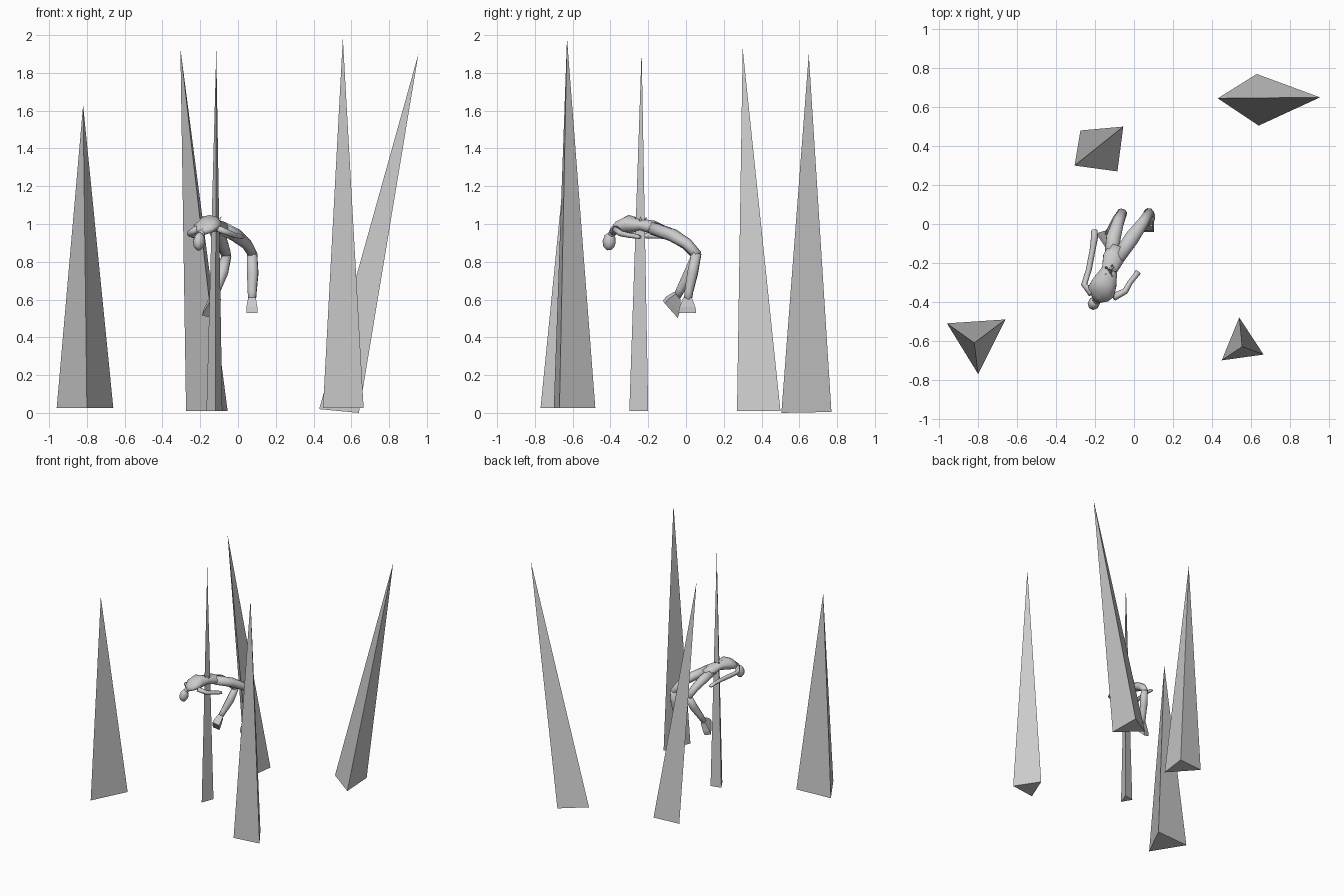
import bpy, bmesh, math
from mathutils import Vector


def make(name, verts, faces, smooth=False):
    me = bpy.data.meshes.new(name)
    me.from_pydata([tuple(v) for v in verts], [], faces)
    bm = bmesh.new()
    bm.from_mesh(me)
    bmesh.ops.recalc_face_normals(bm, faces=bm.faces)
    bm.to_mesh(me)
    bm.free()
    for p in me.polygons:
        p.use_smooth = smooth
    ob = bpy.data.objects.new(name, me)
    bpy.context.collection.objects.link(ob)
    return ob


def spike(name, base, z, apex):
    make(name, [(x, y, z) for x, y in base] + [apex],
         [(0, 1, 2), (0, 1, 3), (1, 2, 3), (2, 0, 3)])


def limb(name, side, rows, n=8):
    """Loft of oval rings; each row is x, y, z, half width, half depth."""
    pts = [Vector(r[:3]) for r in rows]
    verts, faces = [], []
    for i, r in enumerate(rows):
        t = (pts[min(i + 1, len(pts) - 1)] - pts[max(i - 1, 0)]).normalized()
        s = Vector(side)
        s = (s - t * s.dot(t)).normalized()
        u = s.cross(t)
        for k in range(n):
            a = 2 * math.pi * (k + 0.5) / n
            verts.append(pts[i] + s * r[3] * math.cos(a) + u * r[4] * math.sin(a))
    for i in range(len(rows) - 1):
        for k in range(n):
            k2 = (k + 1) % n
            faces.append((i*n + k, i*n + k2, (i+1)*n + k2, (i+1)*n + k))
    faces += [tuple(range(n)), tuple(range((len(rows)-1)*n, len(rows)*n))]
    make(name, verts, faces, True)


def foot(name, ankle, sole_c, fwd, side, half_len, half_w):
    """Wedge flaring from the ankle to a flat sole."""
    a, c, f, s = map(Vector, (ankle, sole_c, fwd, side))
    f.normalize()
    s.normalize()
    up = (a - c).normalized() * 0.03
    v = []
    for o, l, w in ((c, half_len, half_w), (c + up, half_len * 0.9, half_w),
                    (a, 0.022, 0.02)):
        v += [o + f*l*i + s*w*j for i, j in ((1, 1), (1, -1), (-1, -1), (-1, 1))]
    faces = [(0, 1, 2, 3), (8, 9, 10, 11)]
    for b in (0, 4):
        faces += [(b+k, b+(k+1) % 4, b+4+(k+1) % 4, b+4+k) for k in range(4)]
    make(name, v, faces)


# Five three-sided spikes
spike("left_spike", [(-.96, -.51), (-.66, -.49), (-.80, -.77)], .025, (-.82, -.61, 1.63))
spike("right_spike", [(.45, -.70), (.665, -.67), (.54, -.48)], .025, (.555, -.63, 1.985))
spike("back_left_spike", [(-.275, .48), (-.055, .50), (-.085, .27)], .01, (-.305, .30, 1.93))
spike("piercing_spike", [(-.167, -.22), (-.083, -.20), (-.12, -.30)], .01, (-.115, -.235, 1.92))
make("back_right_spike", [(.43, .645, .02), (.63, .77, .005), (.64, .505, 0), (.955, .65, 1.9)],
     [(0, 1, 2), (0, 1, 3), (1, 2, 3), (2, 0, 3)])

# Torso arched backwards over the spike
limb("torso", (.9, -.42, 0), [
    (-.193, -.392, .955, .022, .018), (-.178, -.37, .97, .055, .024),
    (-.168, -.345, .985, .074, .036), (-.150, -.30, 1.0, .066, .048),
    (-.125, -.235, .995, .042, .032), (-.105, -.175, .983, .058, .036),
    (-.085, -.12, .962, .045, .030)], 10)
# Neck and hanging head
limb("neck", (.9, -.42, 0), [(-.187, -.38, .965, .02, .02), (-.2, -.40, .935, .018, .018)])
limb("head", (.9, -.42, 0), [
    (-.200, -.395, .950, .014, .016), (-.203, -.402, .933, .026, .030),
    (-.206, -.407, .905, .031, .036), (-.208, -.408, .880, .026, .030),
    (-.208, -.406, .862, .011, .013)])

# Legs: thigh, bent knee and shin
limb("right_leg_upper", (.85, -.5, 0), [
    (-.085, -.18, .98, .036, .034), (-.01, -.07, .94, .041, .035),
    (.045, .005, .895, .031, .030), (.08, .06, .835, .025, .026)])
limb("right_leg_lower", (1, -.1, 0), [
    (.075, .055, .845, .028, .028), (.078, .035, .74, .032, .030),
    (.075, .015, .64, .025, .024), (.074, .008, .58, .021, .021)])
foot("right_foot", (.074, .008, .61), (.073, .007, .53), (0, 1, 0), (1, 0, 0), .047, .029)
limb("left_leg_upper", (1, -.2, 0), [
    (-.12, -.18, .975, .036, .034), (-.105, -.07, .94, .040, .035),
    (-.082, .005, .89, .032, .030), (-.06, .06, .83, .026, .026)])
limb("left_leg_lower", (1, -.2, 0), [
    (-.06, .055, .835, .026, .026), (-.082, .02, .745, .031, .030),
    (-.112, -.025, .66, .024, .024), (-.13, -.05, .61, .02, .02)])
foot("left_foot", (-.125, -.045, .62), (-.143, -.083, .548), (-.05, .075, -.085),
     (1, .2, -.3), .056, .027)

# Slack arms
limb("left_arm", (0, 0, 1), [
    (-.215, -.355, .975, .018, .022), (-.256, -.31, .95, .017, .016),
    (-.232, -.235, .94, .017, .015), (-.212, -.13, .935, .015, .015),
    (-.203, -.07, .93, .012, .018), (-.203, -.03, .925, .010, .016)], 6)
limb("right_arm", (0, 0, 1), [
    (-.105, -.375, .975, .018, .020), (-.045, -.345, .95, .017, .016),
    (-.02, -.30, .94, .015, .014), (.008, -.265, .935, .014, .014),
    (.022, -.245, .93, .010, .016)], 6)

# Torn flaps around the piercing spike
for i in range(5):
    c = Vector((-.121, -.24, 1.01))
    a = 2 * math.pi * i / 5
    p, q = [c + Vector((math.cos(b), math.sin(b), 0)) * .026 for b in (a - .5, a + .5)]
    tip = c + Vector((math.cos(a) * .034, math.sin(a) * .034, .03))
    make("torn_flap_%d" % (i + 1), [p, q, tip, c], [(0, 1, 2), (0, 1, 3), (1, 2, 3), (2, 0, 3)])
